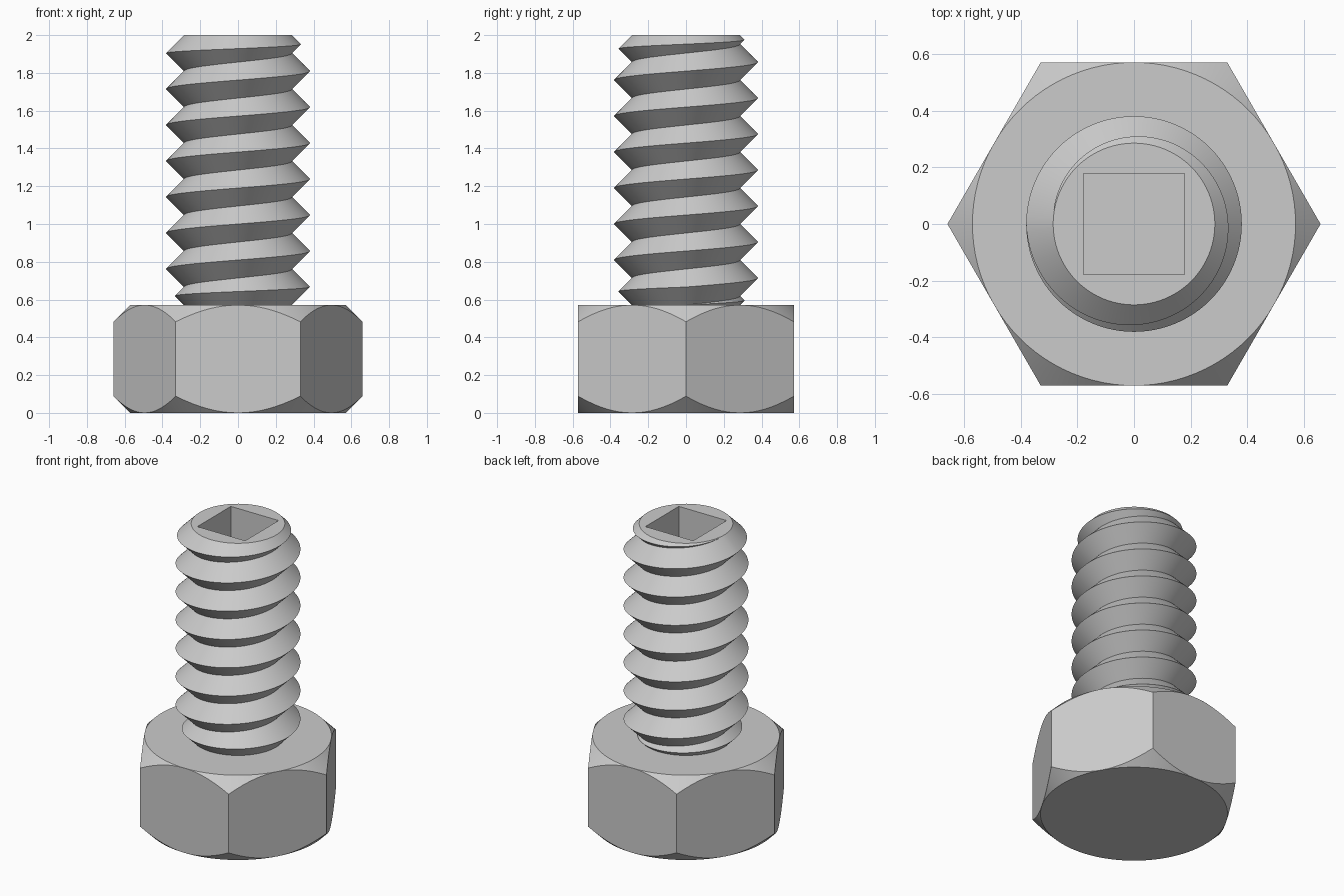
import bpy, bmesh, math

default = bpy.data.objects.get("Cube")
if default:
    bpy.data.objects.remove(default, do_unlink=True)

COLUMNS = 96
TOP = 2.0
HEAD_TOP = 0.571
APOTHEM = 0.571
PITCH = 0.1905
DEPTH = PITCH / 2
MAJOR = 0.381
MINOR = MAJOR - DEPTH
SOCKET_HALF = 0.178
SOCKET_DEPTH = 0.36

steel = bpy.data.materials.new("plain grey steel")
steel.use_nodes = True
grey = (0.6, 0.6, 0.6, 1)
steel.diffuse_color = grey
steel.node_tree.nodes["Principled BSDF"].inputs["Base Color"].default_value = grey


def polar(angle, radius, z):
    return (radius * math.cos(angle), radius * math.sin(angle), z)


def polygon_radius(angle, sides, apothem, first_flat):
    """Distance from the centre to the edge of a regular polygon."""
    step = math.tau / sides
    offset = (angle - first_flat + step / 2) % step - step / 2
    return apothem / math.cos(offset)


def add_ring(bm, point):
    """One closed loop; point(angle) gives (radius, z)."""
    angles = [math.tau * i / COLUMNS for i in range(COLUMNS)]
    return [bm.verts.new(polar(a, *point(a))) for a in angles]


def skin(bm, rings):
    for low, high in zip(rings, rings[1:]):
        for i in range(COLUMNS):
            j = (i + 1) % COLUMNS
            bm.faces.new((low[i], low[j], high[j], high[i]))


def finish(bm, name):
    bmesh.ops.remove_doubles(bm, verts=bm.verts, dist=0.0002)
    bmesh.ops.recalc_face_normals(bm, faces=bm.faces)
    mesh = bpy.data.meshes.new(name)
    bm.to_mesh(mesh)
    bm.free()
    mesh.materials.append(steel)
    obj = bpy.data.objects.new(name, mesh)
    bpy.context.collection.objects.link(obj)
    bpy.ops.object.select_all(action='DESELECT')
    obj.select_set(True)
    bpy.context.view_layer.objects.active = obj
    bpy.ops.object.shade_smooth_by_angle(angle=math.radians(30))


# Hexagonal head, its corners turned down by a cone at both ends
def hex_edge(angle):
    return polygon_radius(angle, 6, APOTHEM, math.pi / 6)


bm = bmesh.new()
head = [
    add_ring(bm, lambda a: (APOTHEM, 0)),
    add_ring(bm, lambda a: (hex_edge(a), hex_edge(a) - APOTHEM)),
    add_ring(bm, lambda a: (hex_edge(a), HEAD_TOP - hex_edge(a) + APOTHEM)),
    add_ring(bm, lambda a: (APOTHEM, HEAD_TOP)),
]
skin(bm, head)
bm.faces.new(head[0])
bm.faces.new(head[-1])
finish(bm, "hex_head")


# Threaded shaft: a helical V groove, with both ends cut back by a cone
def root(angle, z):
    return polar(angle, MINOR, min(max(z, HEAD_TOP), TOP))


def crest(angle, z):
    over = max(0, z - (TOP - DEPTH)) / 2
    under = max(0, HEAD_TOP + DEPTH - z) / 2
    cut = min(over + under, DEPTH)
    return polar(angle, MAJOR - cut, min(max(z - over + under, HEAD_TOP), TOP))


bm = bmesh.new()
turns = 10
rows = []
for i in range(turns * COLUMNS + 1):
    angle = math.pi + math.tau * (i % COLUMNS) / COLUMNS
    z = TOP + PITCH * (i / COLUMNS - turns + 1)
    rows.append([bm.verts.new(p) for p in (
        root(angle, z), crest(angle, z + DEPTH), root(angle, z + PITCH))])
for a, b in zip(rows, rows[1:]):
    for k in range(2):
        bm.faces.new((a[k], b[k], b[k + 1], a[k + 1]))


# End faces and the square socket sunk into the tip
def square_edge(angle):
    return polygon_radius(angle, 4, SOCKET_HALF, 0)


tip = [
    add_ring(bm, lambda a: (MINOR, TOP)),
    add_ring(bm, lambda a: (square_edge(a), TOP)),
    add_ring(bm, lambda a: (square_edge(a), TOP - SOCKET_DEPTH)),
]
skin(bm, tip)
bm.faces.new(tip[-1])
bm.faces.new(add_ring(bm, lambda a: (MINOR, HEAD_TOP)))
finish(bm, "threaded_shaft")
